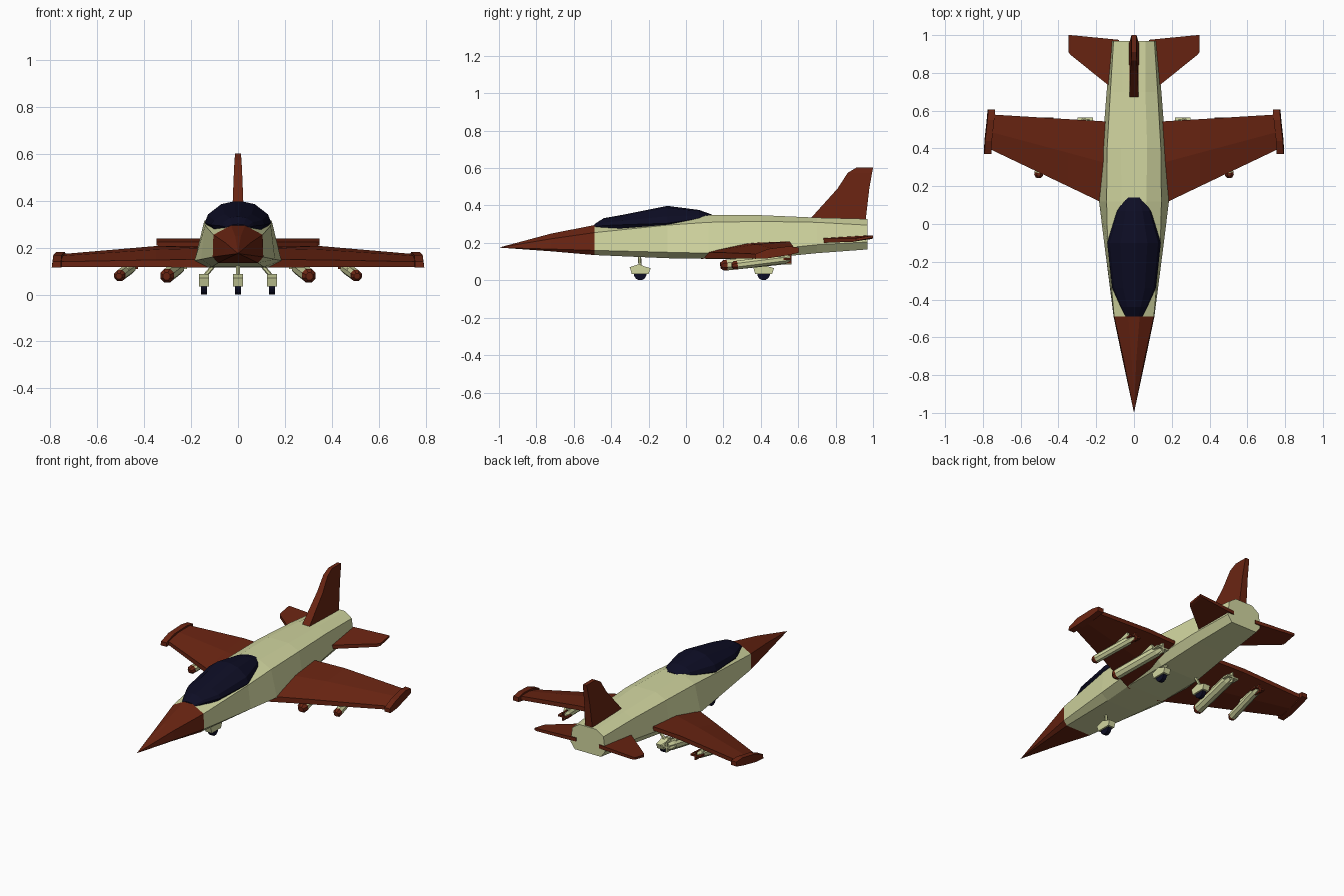
import bpy, bmesh, math
from mathutils import Vector

if "Cube" in bpy.data.objects:
    bpy.data.objects.remove(bpy.data.objects["Cube"])


def material(name, rgb):
    m = bpy.data.materials.new(name)
    m.diffuse_color = (*rgb, 1)
    m.use_nodes = True
    m.node_tree.nodes["Principled BSDF"].inputs["Base Color"].default_value = m.diffuse_color
    return m


CREAM = material("cream", (0.64, 0.67, 0.35))
RED = material("rust_red", (0.145, 0.018, 0.006))
NAVY = material("dark_navy", (0.004, 0.004, 0.018))


def loft(name, rings, mat):
    """Skin a list of equal-length closed rings and cap the ends."""
    bm = bmesh.new()
    vs = [[bm.verts.new(p) for p in r] for r in rings]
    n = len(rings[0])
    for a, b in zip(vs, vs[1:]):
        for i in range(n):
            j = (i + 1) % n
            bm.faces.new((a[i], a[j], b[j], b[i]))
    bm.faces.new(vs[0])
    bm.faces.new(vs[-1][::-1])
    bmesh.ops.remove_doubles(bm, verts=bm.verts, dist=0.0005)
    bmesh.ops.recalc_face_normals(bm, faces=bm.faces)
    me = bpy.data.meshes.new(name)
    bm.to_mesh(me)
    bm.free()
    me.materials.append(mat)
    ob = bpy.data.objects.new(name, me)
    bpy.context.collection.objects.link(ob)
    return ob


def mirrored(half, y):
    """Half section (x, z) from bottom to top becomes a full ring at y."""
    return ([(x, y, z) for x, z in half] +
            [(-x, y, z) for x, z in reversed(half)])


def rod(name, a, b, radii, mat, sides=8):
    """Round bar from a to b; radii are (position, radius) pairs."""
    a, b = Vector(a), Vector(b)
    q = (b - a).to_track_quat('Z', 'Y')
    rings = []
    for t, r in radii:
        c = a.lerp(b, t)
        rings.append([c + q @ Vector((r * math.cos(k), r * math.sin(k), 0))
                      for k in [2 * math.pi * (i + 0.5) / sides for i in range(sides)]])
    return loft(name, rings, mat)


def slab(name, outline, x0, x1, mat):
    """Side outline (y, z) extruded from x0 to x1."""
    return loft(name, [[(x, y, z) for y, z in outline] for x in (x0, x1)], mat)


def body_ring(y, zb, wb, wl, zl, ws, zs, wt, zt):
    return mirrored([(wb, zb), (wl, zl), (ws, zs), (wt, zt)], y)


# Fuselage
front = body_ring(-0.49, .135, .085, .108, .16, .105, .255, .03, .295)
loft("fuselage", [
    front,
    body_ring(-0.10, .118, .11, .158, .15, .14, .295, .06, .33),
    body_ring(0.12, .115, .13, .185, .145, .145, .31, .065, .348),
    body_ring(0.40, .115, .13, .168, .16, .142, .315, .07, .348),
    body_ring(0.70, .145, .11, .145, .19, .125, .31, .06, .335),
    body_ring(0.97, .165, .09, .12, .205, .108, .295, .06, .328)], CREAM)

# Pointed nose
loft("nose_cone", [
    front,
    body_ring(-0.72, .155, .045, .06, .167, .055, .222, .012, .25),
    body_ring(-1.0, .175, 0, 0, .175, 0, .175, 0, .175)], RED)


# Canopy
def canopy_ring(y, w, zb, zt):
    h = zt - zb
    return mirrored([(w * .8, zb - .03), (w, zb), (w * .9, zb + h * .4),
                     (w * .5, zb + h * .87), (w * .1, zt)], y)


loft("canopy", [
    canopy_ring(-0.49, .045, .285, .30),
    canopy_ring(-0.44, .07, .293, .332),
    canopy_ring(-0.34, .115, .297, .35),
    canopy_ring(-0.10, .142, .305, .398),
    canopy_ring(0.07, .09, .33, .376),
    canopy_ring(0.14, .055, .335, .351)], NAVY)


# Wing station: leading edge, mid chord and trailing edge heights
def wing_ring(x, y0, y1, le, mid, te):
    ym = y0 + (y1 - y0) * .5
    return [(x, y0, le[0]), (x, y0, le[1]), (x, ym, mid[1]),
            (x, y1, te[1]), (x, y1, te[0]), (x, ym, mid[0])]


# Tail fin
def fin_ring(z, y0, y1, w):
    return [(-w, y0, z), (w, y0, z), (w, y1, z), (-w, y1, z)]


loft("tail_fin", [
    fin_ring(.31, .65, .96, .026), fin_ring(.335, .67, .962, .025),
    fin_ring(.49, .81, .98, .019), fin_ring(.575, .865, .995, .015),
    fin_ring(.602, .91, 1.0, .012)], RED)

for s, side in ((1, "right"), (-1, "left")):
    # Main wing and tip rail
    loft(side + "_wing", [
        wing_ring(s * .10, .08, .54, (.115, .15), (.13, .198), (.185, .208)),
        wing_ring(s * .35, .20, .555, (.117, .148), (.13, .192), (.18, .207)),
        wing_ring(s * .76, .395, .58, (.118, .14), (.125, .165), (.148, .172))], RED)
    loft(side + "_wing_tip_rail", [
        [(s * (xc - .02), y, z0), (s * (xc + .02), y, z0),
         (s * (xc + .016), y, z1), (s * (xc - .02), y, z1)]
        for y, xc, z0, z1 in ((.37, .775, .115, .14), (.44, .772, .118, .168),
                              (.55, .76, .135, .182), (.605, .755, .148, .175))], RED)

    # Horizontal tailplane
    loft(side + "_tailplane", [
        [(s * x, y0, .20 + lift), (s * x, y1, .218 + lift),
         (s * x, y1, .24), (s * x, y0, .225)]
        for x, y0, y1, lift in ((.08, .69, .975, 0), (.13, .73, .98, 0),
                                (.335, .895, 1.0, .006), (.348, .91, 1.0, .01))], RED)

    # Underwing stores: yawed and nose low, each on a pylon
    for kind, xn, xt, yn, r in (("inner", .305, .255, .185, .031),
                                ("outer", .508, .455, .245, .025)):
        name = side + "_" + kind + "_store"
        a = Vector((s * xn, yn, .078))
        b = Vector((s * xt, .555, .117))
        n = a.lerp(b, .09)
        rod(name + "_nose", a, n, ((0, r * .55), (.55, r), (1, r)), RED)
        rod(name + "_body", n, b, ((0, r), (.9, r), (1, r * .7)), CREAM)
        # Crossed tail vanes and pylon
        c = a.lerp(b, .93)
        tail_mat = RED if kind == "outer" else CREAM
        for nm, dx, dz in (("flat", r * 1.3, .005), ("upright", .005, r * 1.0)):
            loft(name + "_" + nm + "_vane", [
                [(c.x + i * dx, y, c.z + k * dz)
                 for i, k in ((-1, -1), (1, -1), (1, 1), (-1, 1))]
                for y in (.52, .565)], tail_mat)
        m = a.lerp(b, .65)
        slab(name + "_pylon", [(m.y - .08, m.z), (m.y + .09, m.z),
                               (m.y + .06, .165), (m.y - .05, .15)],
             m.x - .008, m.x + .008, CREAM)

# Landing gear: wheel, faired cover and strut
for name, x, y, top in (("nose_gear", 0, -.245, (0, -.25, .14)),
                        ("right_main_gear", .145, .415, (.09, .415, .14)),
                        ("left_main_gear", -.145, .415, (-.09, .415, .14))):
    rod(name + "_wheel", (x - .012, y, .034), (x + .012, y, .034),
        ((0, .034), (1, .034)), NAVY, 12)
    slab(name + "_cover", [(y - .045, .034), (y + .045, .034), (y + .056, .065),
                           (y + .02, .075), (y - .005, .087), (y - .056, .07)],
         x - .022, x + .022, CREAM)
    rod(name + "_strut", (x, y, .075), top, ((0, .009), (1, .009)), CREAM, 6)
